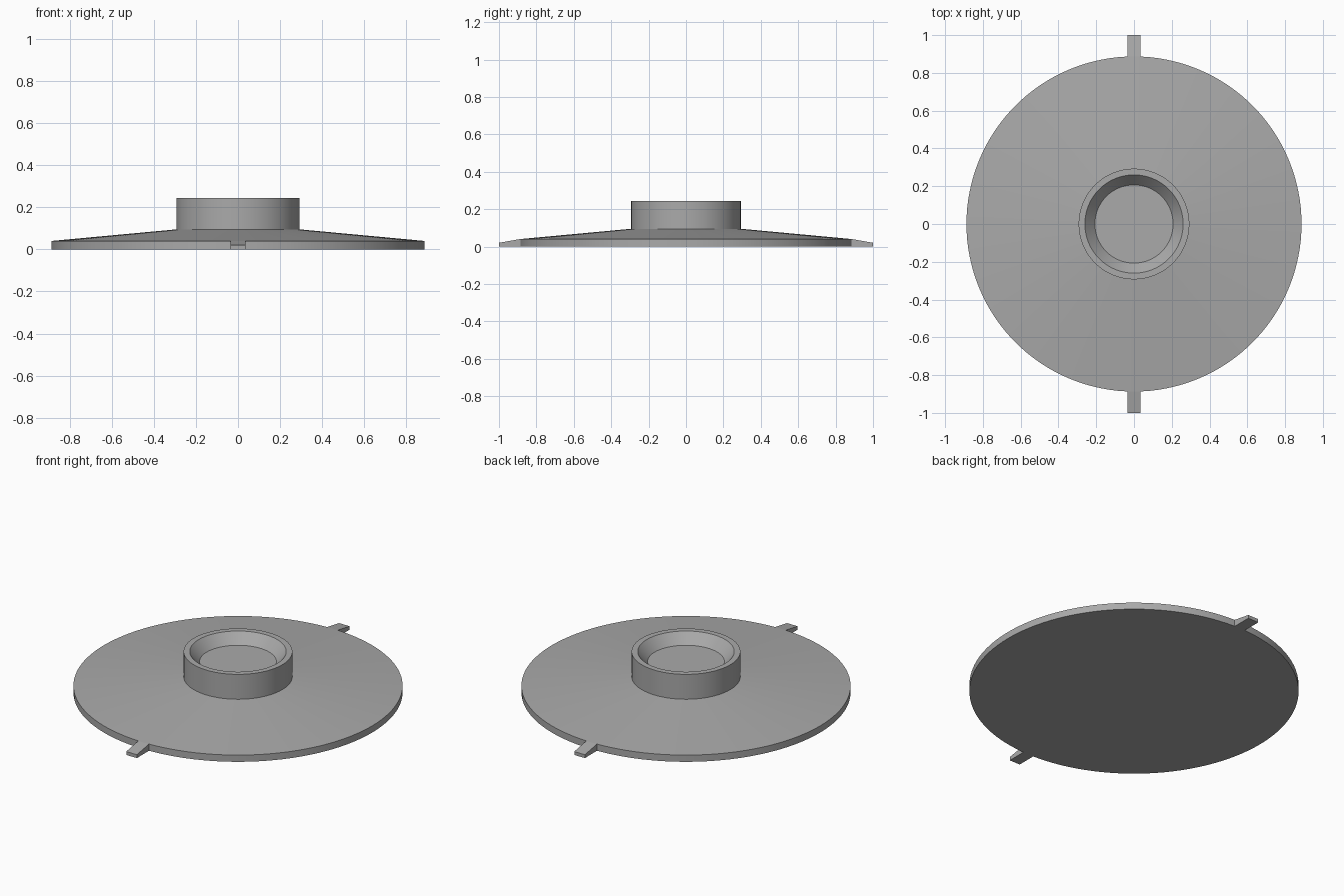
import bpy, bmesh, math

cube = bpy.data.objects.get("Cube")
if cube:
    bpy.data.objects.remove(cube, do_unlink=True)

grey = bpy.data.materials.new("plain grey")
grey.use_nodes = True
colour = (0.4, 0.4, 0.4, 1)
grey.diffuse_color = colour
grey.node_tree.nodes["Principled BSDF"].inputs["Base Color"].default_value = colour


def add_object(name, bm):
    bmesh.ops.recalc_face_normals(bm, faces=bm.faces)
    mesh = bpy.data.meshes.new(name)
    bm.to_mesh(mesh)
    bm.free()
    mesh.materials.append(grey)
    obj = bpy.data.objects.new(name, mesh)
    bpy.context.collection.objects.link(obj)
    return obj


def lathe(name, profile, segments=128):
    """Turn a radius/height profile about z, capping both ends."""
    bm = bmesh.new()
    rings = []
    for r, z in profile:
        angles = [2 * math.pi * i / segments for i in range(segments)]
        rings.append([bm.verts.new((r * math.cos(a), r * math.sin(a), z)) for a in angles])
    for low, high in zip(rings, rings[1:]):
        for i in range(segments):
            j = (i + 1) % segments
            bm.faces.new((low[i], low[j], high[j], high[i]))
    bm.faces.new(rings[0])
    bm.faces.new(rings[-1])
    obj = add_object(name, bm)
    bpy.ops.object.select_all(action="DESELECT")
    bpy.context.view_layer.objects.active = obj
    obj.select_set(True)
    bpy.ops.object.shade_smooth_by_angle(angle=math.radians(20))
    return obj


# Sloped disc with its raised collar and tapered recess
lathe("disc_and_collar", [(0.887, 0), (0.887, 0.04), (0.293, 0.095),
                          (0.293, 0.243), (0.26, 0.243), (0.207, 0.183)])


# Wedge-shaped tabs on the front and back edges
def tab(name, side):
    bm = bmesh.new()
    outline = [(0.87, 0), (1, 0), (1, 0.02), (0.887, 0.04), (0.87, 0.04)]
    face = bm.faces.new([bm.verts.new((-0.035, side * y, z)) for y, z in outline])
    ext = bmesh.ops.extrude_face_region(bm, geom=[face])
    verts = [v for v in ext["geom"] if isinstance(v, bmesh.types.BMVert)]
    bmesh.ops.translate(bm, verts=verts, vec=(0.07, 0, 0))
    add_object(name, bm)


tab("front_tab", -1)
tab("back_tab", 1)
